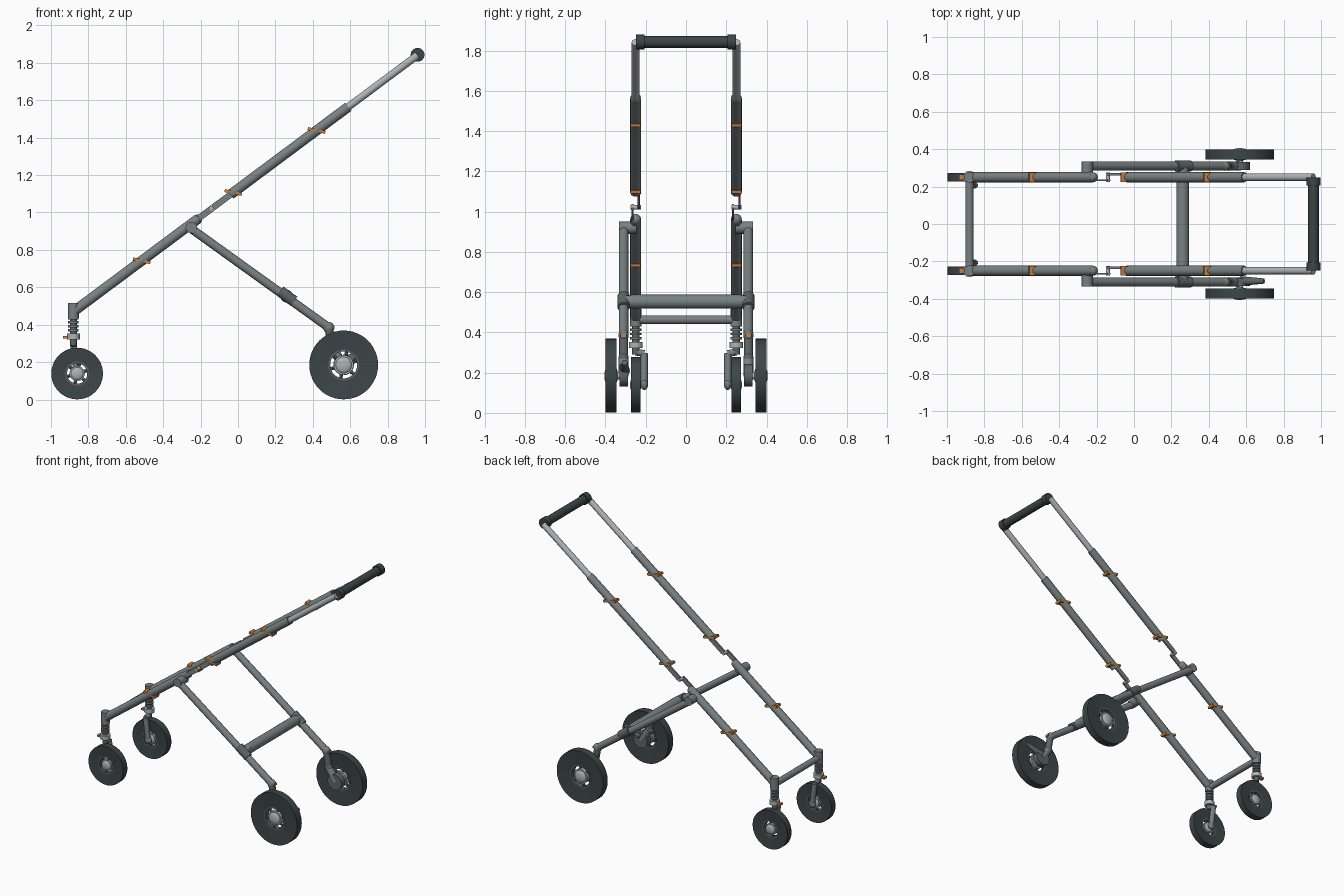
import bpy, math
from mathutils import Vector

if "Cube" in bpy.data.objects:
    bpy.data.objects.remove(bpy.data.objects["Cube"])


def material(name, rgb):
    m = bpy.data.materials.new(name)
    m.diffuse_color = (*rgb, 1)
    m.use_nodes = True
    m.node_tree.nodes["Principled BSDF"].inputs["Base Color"].default_value = m.diffuse_color
    return m


FRAME = material("frame grey", (0.19, 0.22, 0.22))
LIGHT = material("light metal", (0.42, 0.46, 0.46))
DARK = material("dark rubber", (0.045, 0.06, 0.065))
JOINT = material("joint grey", (0.11, 0.13, 0.135))
ORANGE = material("orange clip", (0.60, 0.22, 0.05))


def finish(ob, name, mat):
    ob.name = name
    ob.data.materials.append(mat)
    bpy.ops.object.shade_smooth_by_angle(angle=math.radians(40))
    return ob


def rod(name, a, b, r, mat, r2=None, n=24):
    a, b = Vector(a), Vector(b)
    d = b - a
    bpy.ops.mesh.primitive_cone_add(vertices=n, radius1=r, radius2=r if r2 is None else r2,
                                    depth=d.length, location=(a + b) / 2,
                                    rotation=d.to_track_quat('Z', 'Y').to_euler())
    return finish(bpy.context.object, name, mat)


def ball(name, p, r, mat, squash=1.0):
    bpy.ops.mesh.primitive_uv_sphere_add(segments=20, ring_count=12, radius=r, location=p)
    ob = bpy.context.object
    ob.scale.y = squash
    return finish(ob, name, mat)


def box(name, p, size, mat, pitch=0.0):
    bpy.ops.mesh.primitive_cube_add(size=1, location=p, rotation=(0, pitch, 0))
    ob = bpy.context.object
    ob.scale = size
    ob.data.materials.append(mat)
    ob.name = name
    return ob


def lathe_y(name, p, profile, mat, n=48):
    """Revolve a closed (radius, y) loop around the y axis."""
    k = len(profile)
    verts, faces = [], []
    for i in range(n):
        t = 2 * math.pi * i / n
        verts += [(r * math.cos(t), y, r * math.sin(t)) for r, y in profile]
        j = (i + 1) % n
        for q in range(k):
            s = (q + 1) % k
            faces.append((i * k + q, i * k + s, j * k + s, j * k + q))
    me = bpy.data.meshes.new(name)
    me.from_pydata(verts, [], faces)
    ob = bpy.data.objects.new(name, me)
    bpy.context.collection.objects.link(ob)
    ob.location = p
    bpy.ops.object.select_all(action='DESELECT')
    ob.select_set(True)
    bpy.context.view_layer.objects.active = ob
    return finish(ob, name, mat)


def on_rail(x, y):
    """Point on the sloping main rail."""
    return Vector((x, y, 0.47 + (x + 0.88) * 0.745))


PITCH = -math.atan(0.745)


def wheel(name, c, radius, half, hole):
    h, x, y, z = half, *c
    lathe_y(name + "_tyre", c, [(hole, -h * 0.7), (radius, -h), (radius, h), (hole, h * 0.7)], DARK)
    lathe_y(name + "_rim", c, [(hole - 0.008, -h * 0.75), (hole + 0.002, -h * 0.75),
                               (hole + 0.002, h * 0.75), (hole - 0.008, h * 0.75)], JOINT)
    rod(name + "_hub", (x, y - h * 0.7, z), (x, y + h * 0.7, z), hole * 0.66, LIGHT)
    for s in (-1, 1):
        ball(name + "_cap", (x, y + s * h * 0.6, z), hole * 0.55, LIGHT, 0.4)
    for i in range(6):
        t = i * math.pi / 3 + 0.3
        d = Vector((math.cos(t), 0, math.sin(t)))
        rod(name + "_spoke", Vector(c) + d * hole * 0.5, Vector(c) + d * hole, 0.009, JOINT, n=8)


for s in (-1, 1):
    y = 0.25 * s
    # main rail: lower tube, upper tube and telescopic handle tube
    rod("lower_rail", on_rail(-0.88, y), on_rail(-0.22, y), 0.027, FRAME)
    ball("lower_rail_end", on_rail(-0.22, y), 0.027, FRAME)
    rod("upper_rail", on_rail(-0.04, y), on_rail(0.59, y), 0.027, FRAME)
    rod("handle_tube", on_rail(0.55, y), on_rail(0.96, y), 0.02, LIGHT)

    # folding link, cranked between the two rails
    box("lower_link", on_rail(-0.175, y - 0.016), (0.10, 0.010, 0.034), FRAME, PITCH)
    box("upper_link", on_rail(-0.085, y + 0.016), (0.12, 0.012, 0.034), FRAME, PITCH)
    rod("link_pin", on_rail(-0.14, y - 0.025), on_rail(-0.14, y + 0.026), 0.011, LIGHT)

    # orange adjuster clips
    for x in (-0.515, -0.025, 0.42):
        box("adjuster_clip", on_rail(x, y), (0.095, 0.05, 0.016), ORANGE, math.radians(12))

    # front caster: head, spring, collar, release tab and single-sided fork
    fx = -0.88
    rod("caster_head", (fx, y, 0.435), (fx, y, 0.515), 0.029, FRAME)
    rod("caster_stem", (fx, y, 0.29), (fx, y, 0.44), 0.018, JOINT)
    for i in range(4):
        z = 0.365 + i * 0.021
        rod("spring_coil", (fx, y, z), (fx, y, z + 0.012), 0.028, FRAME)
    rod("caster_collar", (fx, y, 0.322), (fx, y, 0.352), 0.034, LIGHT)
    box("release_tab", (-0.922, y, 0.332), (0.026, 0.03, 0.014), ORANGE)
    iy = 0.207 * s
    rod("fork_bridge", (fx, y, 0.302), (fx, iy, 0.295), 0.017, FRAME)
    rod("fork_arm", (fx, iy, 0.295), (-0.86, iy, 0.14), 0.018, FRAME)
    ball("fork_foot", (-0.86, iy, 0.14), 0.026, FRAME, 0.7)
    rod("front_axle", (-0.86, iy, 0.14), (-0.86, y, 0.14), 0.014, LIGHT)
    wheel("front_wheel", (-0.86, y, 0.139), 0.138, 0.024, 0.062)

    # rear leg, its upper pivot and lower sleeve
    ly = 0.31 * s
    rod("rear_leg", (-0.262, ly, 0.922), (0.485, ly, 0.385), 0.0235, FRAME)
    rod("leg_pivot", (-0.25, 0.245 * s, 0.92), (-0.25, 0.333 * s, 0.92), 0.03, FRAME)
    rod("leg_sleeve", (0.225, ly, 0.58), (0.30, ly, 0.525), 0.03, JOINT)
    ball("leg_end", (0.485, ly, 0.385), 0.03, FRAME, 0.85)

    # rear suspension arm, brake drum and axle
    rod("suspension_arm", (0.485, ly, 0.385), (0.505, ly, 0.27), 0.023, JOINT)
    ball("arm_knee", (0.505, ly, 0.27), 0.03, JOINT, 0.85)
    rod("drum_arm", (0.505, ly, 0.27), (0.565, ly, 0.185), 0.025, FRAME)
    box("shock_clip", (0.505, ly, 0.385), (0.022, 0.03, 0.014), ORANGE)
    rod("brake_drum", (0.565, 0.289 * s, 0.185), (0.565, 0.331 * s, 0.185), 0.055, JOINT)
    rod("rear_axle", (0.565, 0.30 * s, 0.185), (0.565, 0.38 * s, 0.185), 0.018, LIGHT)
    wheel("rear_wheel", (0.565, 0.372 * s, 0.185), 0.184, 0.027, 0.08)

    # grip end collar
    rod("grip_collar", (0.96, 0.205 * s, 1.843), (0.96, 0.248 * s, 1.843), 0.037, DARK)

# cross members and handle grip
rod("grip", (0.96, -0.22, 1.843), (0.96, 0.22, 1.843), 0.029, DARK)
rod("front_crossbar", (-0.88, -0.25, 0.463), (-0.88, 0.25, 0.463), 0.022, FRAME)
rod("rear_crossbar", (0.26, -0.27, 0.553), (0.26, 0.27, 0.553), 0.034, FRAME)
for s in (-1, 1):
    rod("crossbar_end", (0.26, 0.265 * s, 0.553), (0.26, 0.325 * s, 0.553), 0.034, FRAME, 0.026)

# brake pedal on one rear wheel
rod("brake_pedal", (0.57, -0.305, 0.21), (0.695, -0.305, 0.25), 0.026, JOINT, 0.014)
